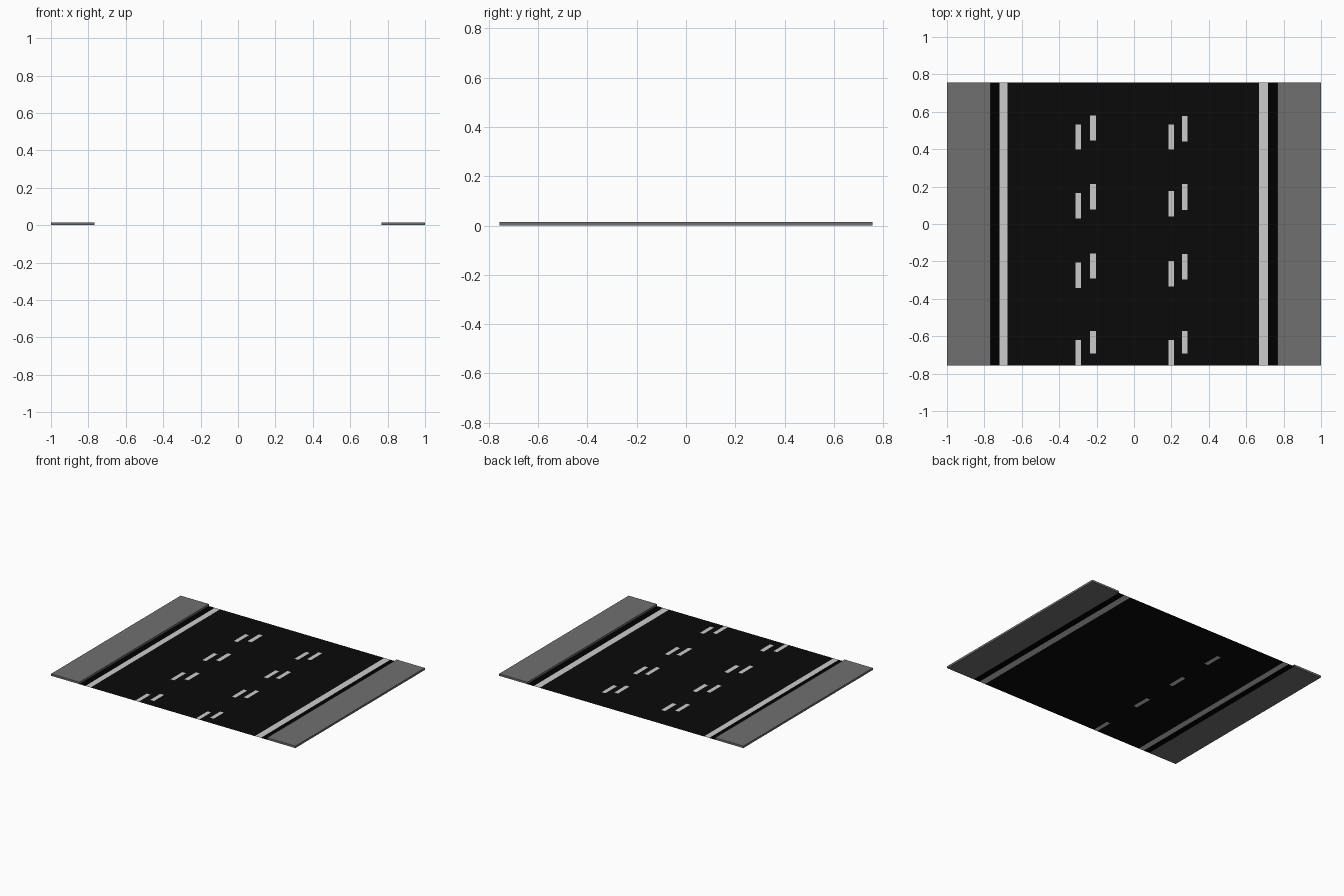
import bpy, bmesh

if "Cube" in bpy.data.objects:
    bpy.data.objects.remove(bpy.data.objects["Cube"])

HALF = 0.757      # half length of the road along y
EDGE = 0.768      # inner edge of the pavements
CURB = 0.015      # pavement height


def material(name, v):
    m = bpy.data.materials.new(name)
    m.diffuse_color = (v, v, v, 1)
    m.use_nodes = True
    m.node_tree.nodes["Principled BSDF"].inputs["Base Color"].default_value = m.diffuse_color
    return m


ASPHALT = material("asphalt", 0.003)
GUTTER = material("gutter_black", 0.0)
PAINT = material("road_paint", 0.8)
PAVING = material("paving", 0.16)


def make(name, bm, *mats):
    mesh = bpy.data.meshes.new(name)
    bm.to_mesh(mesh)
    bm.free()
    for m in mats:
        mesh.materials.append(m)
    obj = bpy.data.objects.new(name, mesh)
    bpy.context.collection.objects.link(obj)
    return obj


def sheet(name, xs, ys, z, mats, pick=lambda i, j: 0):
    """Flat sheet cut at xs and ys; pick gives each cell its material."""
    bm = bmesh.new()
    v = [[bm.verts.new((x, y, z)) for y in ys] for x in xs]
    for i in range(len(xs) - 1):
        for j in range(len(ys) - 1):
            f = bm.faces.new((v[i][j], v[i + 1][j], v[i + 1][j + 1], v[i][j + 1]))
            f.material_index = pick(i, j)
    return make(name, bm, *mats)


def box(name, x0, x1, mat):
    bm = bmesh.new()
    bmesh.ops.create_cube(bm, size=1)
    for v in bm.verts:
        v.co.x = x0 if v.co.x < 0 else x1
        v.co.y *= 2 * HALF
        v.co.z = 0 if v.co.z < 0 else CURB
    return make(name, bm, mat)


# Raised pavements on both sides
box("pavement_left", -1, -EDGE, PAVING)
box("pavement_right", EDGE, 1, PAVING)

# Road sheet: gutters, edge lines, asphalt, and one dash column set into it
cols = [-EDGE, -0.72, -0.677, -0.313, -0.283, 0.668, 0.717, EDGE]
rows = [-HALF, -0.62, -0.342, -0.205, 0.03, 0.165, 0.398, 0.532, HALF]


def road_material(i, j):
    if i in (0, 6):
        return 1
    if i in (1, 5) or (i == 3 and j % 2 == 0 and j < 7):
        return 2
    return 0


sheet("road", cols, rows, 0, (ASPHALT, GUTTER, PAINT), road_material)

# Remaining lane dashes lie just above the asphalt
dash_columns = {
    "a": (-0.235, -0.203, [(-0.692, -0.573), (-0.291, -0.157), (0.078, 0.213), (0.447, 0.58)]),
    "b": (0.184, 0.214, [(-HALF, -0.62), (-0.334, -0.197), (0.04, 0.176), (0.398, 0.532)]),
    "c": (0.256, 0.286, [(-0.692, -0.573), (-0.297, -0.16), (0.076, 0.213), (0.441, 0.577)]),
}
for key, (x0, x1, spans) in dash_columns.items():
    for n, (y0, y1) in enumerate(spans):
        sheet(f"lane_dash_{key}{n + 1}", (x0, x1), (y0, y1), 0.0015, (PAINT,))
